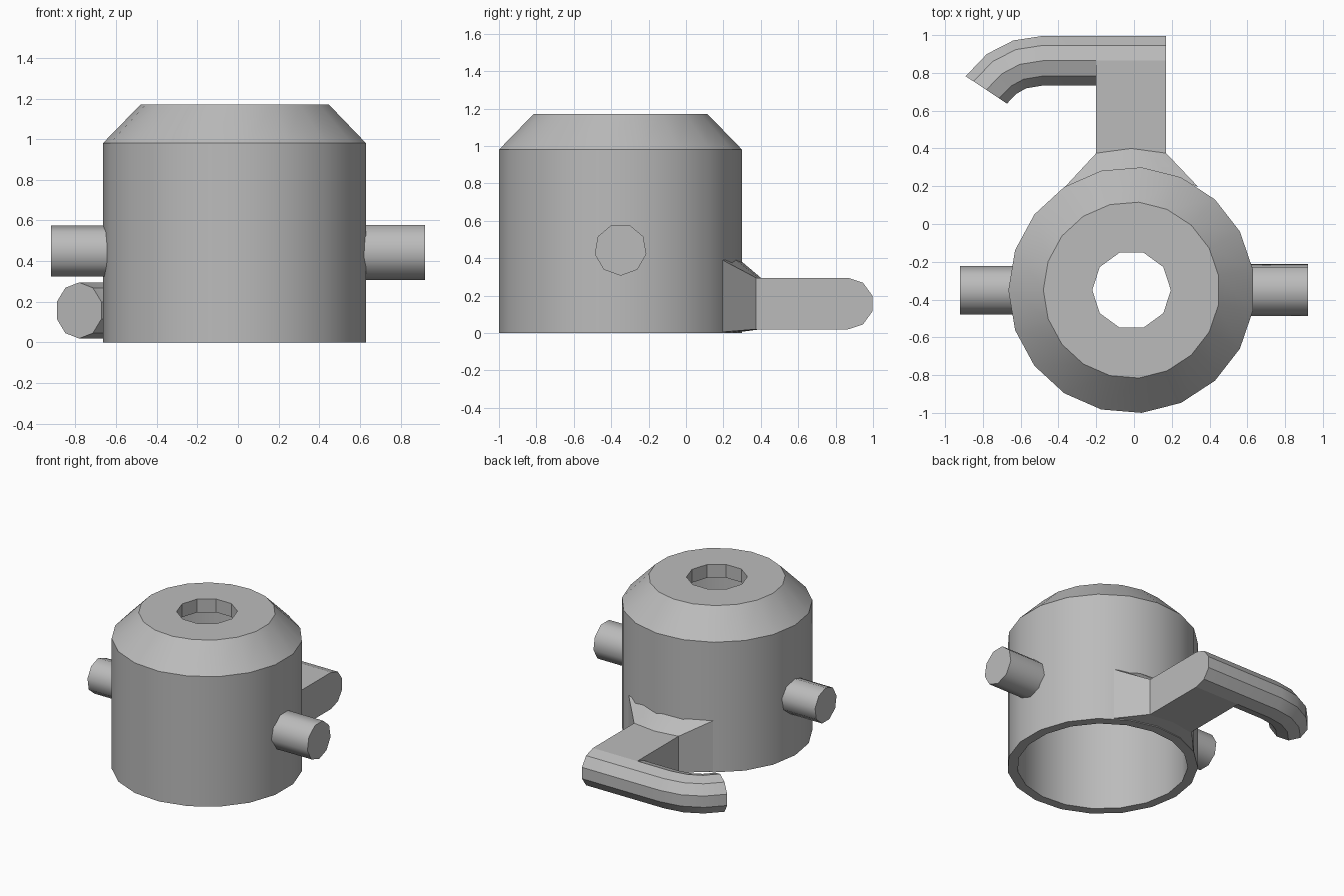
import bpy, bmesh
from math import sin, cos, pi, radians
from mathutils import Vector

if "Cube" in bpy.data.objects:
    bpy.data.objects.remove(bpy.data.objects["Cube"])

grey = bpy.data.materials.new("mid_grey")
grey.use_nodes = True
grey.diffuse_color = (0.5, 0.5, 0.5, 1)
grey.node_tree.nodes["Principled BSDF"].inputs["Base Color"].default_value = grey.diffuse_color

CX, CY = -0.013, -0.35   # axis of the cap


def finish(name, bm, angle):
    bmesh.ops.recalc_face_normals(bm, faces=bm.faces[:])
    mesh = bpy.data.meshes.new(name)
    bm.to_mesh(mesh)
    bm.free()
    mesh.materials.append(grey)
    obj = bpy.data.objects.new(name, mesh)
    bpy.context.collection.objects.link(obj)
    bpy.ops.object.select_all(action="DESELECT")
    obj.select_set(True)
    bpy.context.view_layer.objects.active = obj
    bpy.ops.object.shade_smooth_by_angle(angle=radians(angle))
    return obj


def skin(bm, rings):
    """Join successive rings of points with quads."""
    rows = [[bm.verts.new(p) for p in ring] for ring in rings]
    n = len(rows[0])
    for a, b in zip(rows, rows[1:]):
        for i in range(n):
            j = (i + 1) % n
            bm.faces.new((a[i], a[j], b[j], b[i]))
    return rows


def loft(name, rings, angle):
    """Closed solid through a row of rings."""
    bm = bmesh.new()
    rows = skin(bm, rings)
    bm.faces.new(rows[0])
    bm.faces.new(rows[-1])
    return finish(name, bm, angle)


def ring_z(r, z, n):
    return [(CX + r * cos(pi + 2 * pi * i / n), CY + r * sin(pi + 2 * pi * i / n), z)
            for i in range(n)]


# Hollow cap: wall and shoulder skin, then a hole through its roof
bm = bmesh.new()
profile = [(0.46, 1.07), (0.583, 0.947), (0.583, 0), (0.652, 0), (0.652, 0.98), (0.467, 1.17)]
wall = skin(bm, [ring_z(r, z, 19) for r, z in profile])
hole = skin(bm, [ring_z(0.208, z, 10) for z in (1.07, 1.17)])
for end in (0, -1):
    edges = []
    for loop in (wall[end], hole[end]):
        edges += [bm.edges.get((loop[i - 1], loop[i])) for i in range(len(loop))]
    bmesh.ops.triangle_fill(bm, edges=edges, use_beauty=True, normal=(0, 0, 1))
finish("cap_body", bm, 30)


# Side pins
def pin(name, side, r, n, phase):
    rings = [[(x * side, CY + r * cos(phase + 2 * pi * i / n), 0.446 + r * sin(phase + 2 * pi * i / n))
              for i in range(n)] for x in (0.61, 0.92)]
    loft(name, rings, 46)


pin("left_pin", 1, 0.14, 9, radians(30))
pin("right_pin", -1, 0.13, 9, radians(10))

# Flared root between the cap wall and the arm
sections = []
for i in range(5):
    t = i / 4
    a = radians(123 - 66 * t)
    r = 0.638 + 0.012 * abs(2 * t - 1)
    wx, wy = CX + r * cos(a), CY + r * sin(a)
    ox, oy = -0.2 + 0.37 * t, 0.4 - 0.025 * abs(2 * t - 1)
    sections.append([(wx, wy, 0.005), (ox, oy, 0.02), (ox, oy, 0.295), (wx, wy, 0.39)])
loft("arm_root", sections, 30)

# Straight arm
R, ZC, YC = 0.138, 0.157, 0.865
loft("arm", [[(x, 0.3, ZC - R), (x, YC, ZC - R), (x, YC, ZC + R), (x, 0.3, ZC + R)]
             for x in (-0.2, 0.17)], 30)

# Curved hook: ten-sided bar swept through (centre, outward direction) stations
stations = [((0.17, YC), (0, 1)), ((-0.48, YC), (0, 1)), ((-0.605, 0.845), (-0.26, 0.97)),
            ((-0.7, 0.795), (-0.6, 0.8)), ((-0.782, 0.71), (-0.83, 0.55))]
rings = []
for (x, y), d in stations:
    d = Vector(d).normalized()
    ring = []
    for i in range(10):
        a = pi / 2 + 2 * pi * i / 10
        ring.append((x + d.x * R * cos(a), y + d.y * R * cos(a), ZC + R * sin(a)))
    rings.append(ring)
loft("hook", rings, 30)
